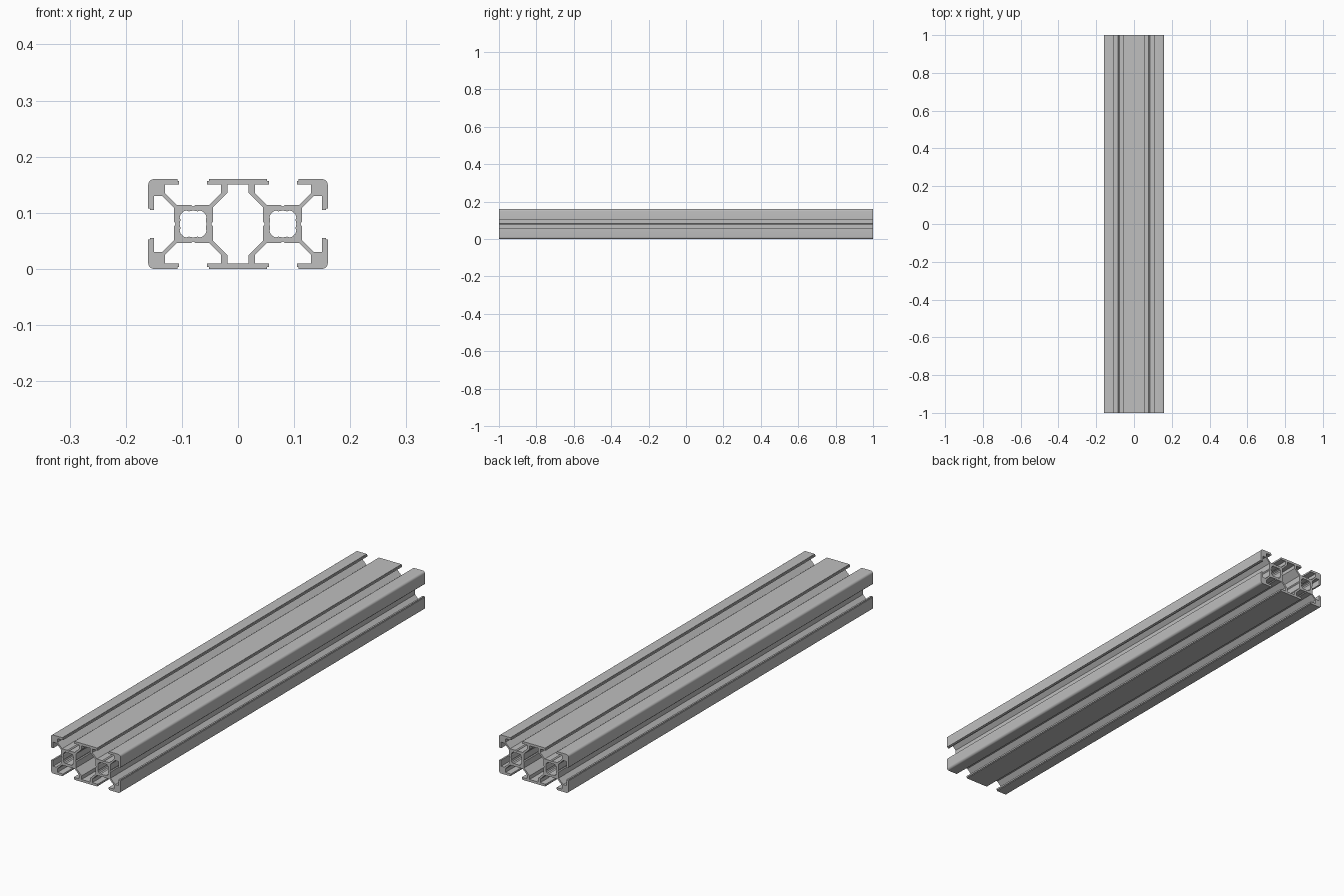
import bpy, bmesh
from math import sin, cos, pi

old = bpy.data.objects.get("Cube")
if old:
    bpy.data.objects.remove(old, do_unlink=True)

CELL = 0.08      # half width of one square cell
LENGTH = 2.0


def swap(points):
    return [(v, u) for u, v in reversed(points)]


def mirror_u(points):
    return [(-u, v) for u, v in reversed(points)]


def mirror_v(points):
    return [(u, -v) for u, v in reversed(points)]


def shift(points, du):
    return [(u + du, v) for u, v in points]


def unique(points):
    """Drop repeated neighbours left over from mirroring on an axis."""
    return [p for i, p in enumerate(points)
            if abs(p[0] - points[i - 1][0]) + abs(p[1] - points[i - 1][1]) > 1e-6]


# Half of one T-slot, from the groove in its floor out to the lip
slot = [(0, 0.031), (0.004, 0.034), (0.029, 0.034), (0.05, 0.055), (0.05, 0.07),
        (0.025, 0.07), (0.025, 0.077), (0.028, 0.077), (0.028, CELL)]

# Rounded outside corner
radius = 0.01
corner = [(CELL - radius + radius * sin(i * pi / 12),
           CELL - radius + radius * cos(i * pi / 12)) for i in range(7)]

# Outer outline: quarter, mirrored twice
quarter = shift(mirror_u(slot) + slot + corner + swap(slot), CELL)
half = quarter + mirror_v(quarter)
outer = unique(half + mirror_u(half))

# Scalloped bore inside each cell
octant = [(0, 0.024), (0.008, 0.0225), (0.012, 0.024), (0.018, 0.022), (0.0195, 0.0195)]
bore_quarter = octant + swap(octant)
bore_half = bore_quarter + mirror_v(bore_quarter)
bore = unique(bore_half + mirror_u(bore_half))

# Central cavity between the two cells
cavity_quarter = [(0.019, 0.07), (0.019, 0.055), (0.045, 0.029), (0.045, 0.004), (0.048, 0)]
cavity_half = cavity_quarter + mirror_v(cavity_quarter)
cavity = unique(cavity_half + mirror_u(cavity_half))

# Filled cross-section, extruded along the length
curve = bpy.data.curves.new("rail_profile", "CURVE")
curve.dimensions = "2D"
curve.fill_mode = "BOTH"
curve.extrude = LENGTH / 2
for loop in (outer, cavity, shift(bore, CELL), shift(bore, -CELL)):
    spline = curve.splines.new("POLY")
    spline.points.add(len(loop) - 1)
    for point, (u, v) in zip(spline.points, loop):
        point.co = (u, v, 0, 1)
    spline.use_cyclic_u = True
profile = bpy.data.objects.new("rail_profile", curve)
bpy.context.collection.objects.link(profile)
bpy.context.view_layer.update()
mesh = bpy.data.meshes.new_from_object(
    profile.evaluated_get(bpy.context.evaluated_depsgraph_get()))
bpy.data.objects.remove(profile, do_unlink=True)

# Lay the rail along y and rest it on the ground
bm = bmesh.new()
bm.from_mesh(mesh)
for vert in bm.verts:
    x, y, z = vert.co
    vert.co = (x, -z, y + CELL)
bmesh.ops.remove_doubles(bm, verts=bm.verts, dist=1e-5)
bmesh.ops.recalc_face_normals(bm, faces=bm.faces)
bm.to_mesh(mesh)
bm.free()

# Aluminium colour
grey = (0.52, 0.52, 0.52, 1)
material = bpy.data.materials.new("aluminium_grey")
material.use_nodes = True
material.diffuse_color = grey
material.node_tree.nodes["Principled BSDF"].inputs["Base Color"].default_value = grey
mesh.materials.clear()
mesh.materials.append(material)

rail = bpy.data.objects.new("slotted_rail", mesh)
bpy.context.collection.objects.link(rail)
bpy.context.view_layer.objects.active = rail
rail.select_set(True)
bpy.ops.object.shade_smooth_by_angle(angle=pi / 9)
